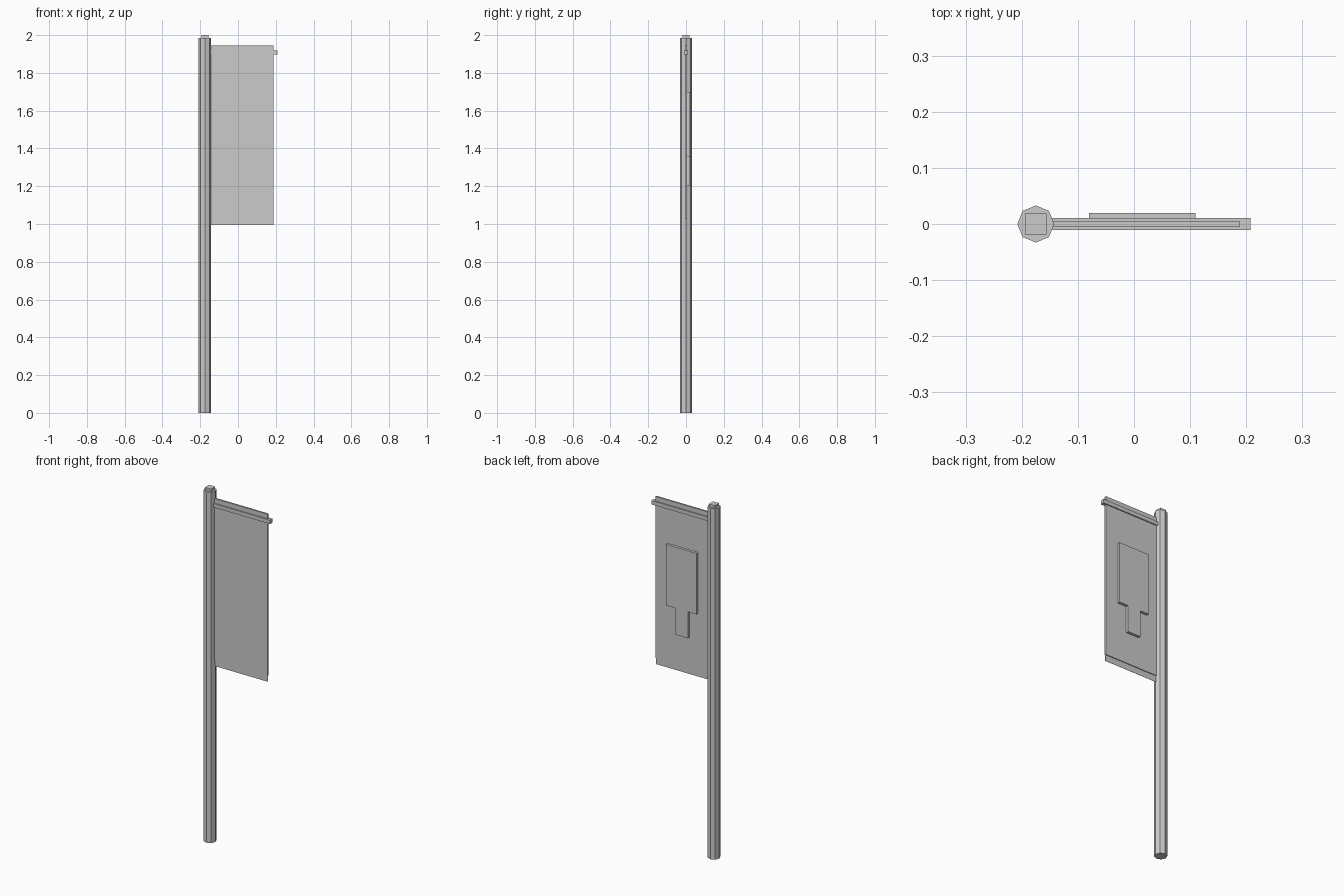
import bpy, math

if "Cube" in bpy.data.objects:
    bpy.data.objects.remove(bpy.data.objects["Cube"])


def box(name, x0, x1, y0, y1, z0, z1):
    """Axis-aligned box given by its limits."""
    bpy.ops.mesh.primitive_cube_add(
        size=1, location=((x0 + x1) / 2, (y0 + y1) / 2, (z0 + z1) / 2))
    ob = bpy.context.object
    ob.name = name
    ob.scale = (x1 - x0, y1 - y0, z1 - z0)
    bpy.ops.object.transform_apply(location=False, rotation=False, scale=True)
    return ob


def prism(name, outline, y0, y1):
    """Extrude an x-z outline along y."""
    n = len(outline)
    verts = [(x, y, z) for y in (y0, y1) for x, z in outline]
    faces = [tuple(range(n)), tuple(reversed(range(n, 2 * n)))]
    faces += [(i, i + n, (i + 1) % n + n, (i + 1) % n) for i in range(n)]
    me = bpy.data.meshes.new(name)
    me.from_pydata(verts, [], faces)
    ob = bpy.data.objects.new(name, me)
    bpy.context.collection.objects.link(ob)
    return ob


POLE_X = -0.175

# Octagonal pole, corners on the axes
bpy.ops.mesh.primitive_cylinder_add(
    vertices=8, radius=0.033, depth=1.985, location=(POLE_X, 0, 1.985 / 2))
bpy.context.object.name = "pole"

# Square cap on the pole
box("pole_cap", POLE_X - 0.019, POLE_X + 0.019, -0.019, 0.019, 1.98, 2.0)

# Cross rod carrying the banner
box("cross_rod", -0.16, 0.208, -0.011, 0.011, 1.897, 1.919)

# Banner cloth
box("banner", -0.147, 0.188, -0.005, 0.005, 1.03, 1.945)

# Thin hem hanging below the cloth
prism("banner_hem", [(-0.147, 0.995), (0.188, 0.995), (0.188, 1.035), (-0.147, 1.035)],
      -0.0005, 0.0005)

# Raised panel with stem on the back of the banner
prism("raised_panel",
      [(-0.08, 1.70), (-0.08, 1.355), (-0.025, 1.355), (-0.025, 1.205),
       (0.055, 1.205), (0.055, 1.355), (0.11, 1.355), (0.11, 1.70)],
      0.004, 0.02)
